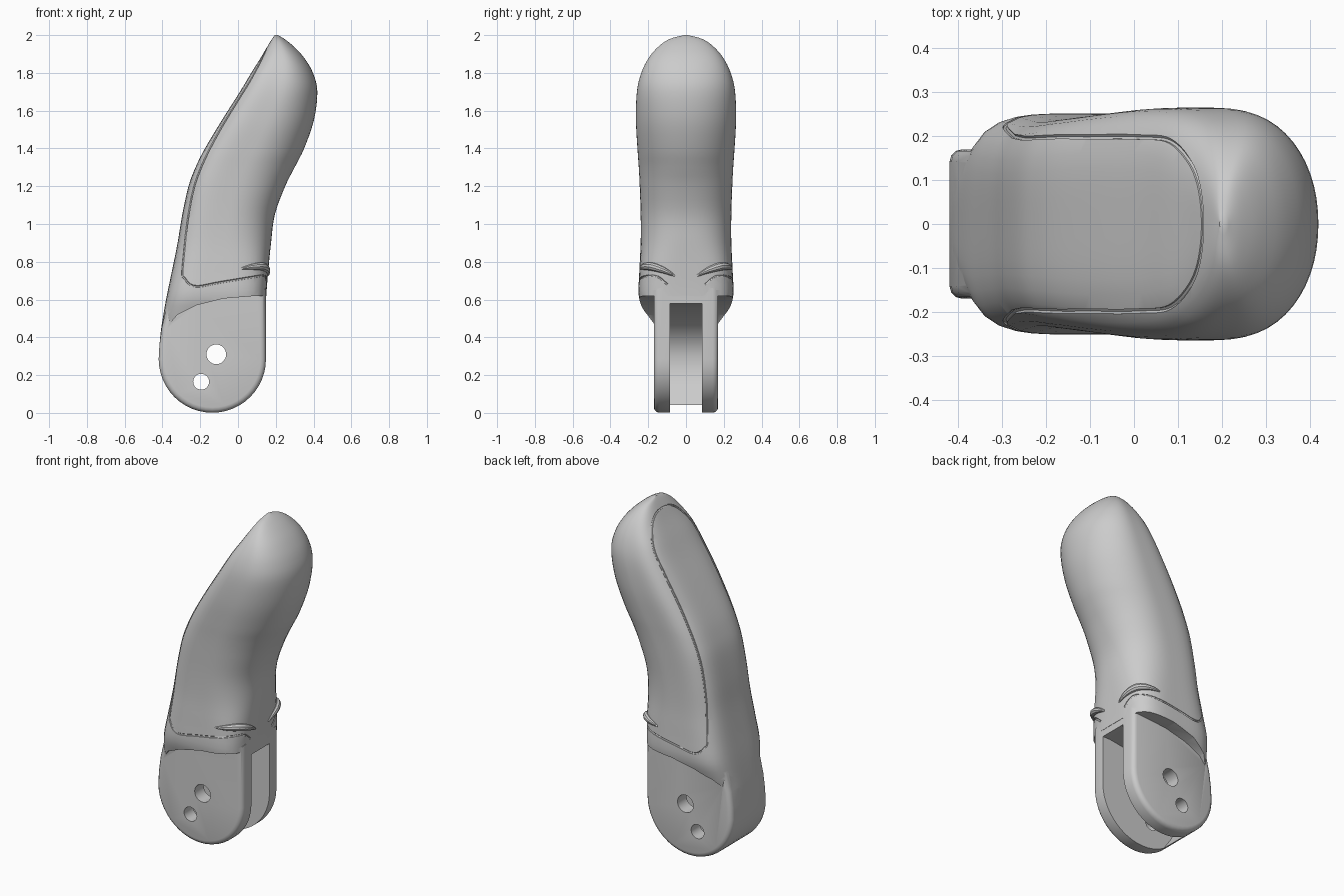
import bpy, bmesh, math
from mathutils import Vector
from mathutils.bvhtree import BVHTree

if "Cube" in bpy.data.objects:
    bpy.data.objects.remove(bpy.data.objects["Cube"])


def smooth_rows(rows, steps):
    """Catmull-Rom interpolation through rows of numbers."""
    out = []
    for i in range(len(rows) - 1):
        p0, p1 = rows[max(i - 1, 0)], rows[i]
        p2, p3 = rows[i + 1], rows[min(i + 2, len(rows) - 1)]
        for s in range(steps):
            t = s / steps
            out.append([0.5 * (2 * b + (c - a) * t + (2 * a - 5 * b + 4 * c - d) * t * t
                               + (3 * b - a - 3 * c + d) * t ** 3)
                        for a, b, c, d in zip(p0, p1, p2, p3)])
    out.append(list(rows[-1]))
    return out


def make_object(name, bm):
    bmesh.ops.recalc_face_normals(bm, faces=bm.faces[:])
    me = bpy.data.meshes.new(name)
    bm.to_mesh(me)
    bm.free()
    ob = bpy.data.objects.new(name, me)
    bpy.context.collection.objects.link(ob)
    return ob


def loft(name, rings):
    bm = bmesh.new()
    vs = [[bm.verts.new(p) for p in r] for r in rings]
    n = len(vs[0])
    for a, b in zip(vs, vs[1:]):
        for i in range(n):
            j = (i + 1) % n
            bm.faces.new((a[i], a[j], b[j], b[i]))
    bm.faces.new(vs[0][::-1])
    bm.faces.new(vs[-1])
    return make_object(name, bm)


def prism(name, pts, half, bevel=0):
    """Side profile (x, z) extruded to y = +-half, optionally with rounded rims."""
    bm = bmesh.new()
    f = bm.faces.new([bm.verts.new((x, -half, z)) for x, z in pts])
    ext = bmesh.ops.extrude_face_region(bm, geom=[f])["geom"]
    bmesh.ops.translate(bm, vec=(0, 2 * half, 0),
                        verts=[v for v in ext if isinstance(v, bmesh.types.BMVert)])
    if bevel:
        rims = [e for e in bm.edges if abs(e.verts[0].co.y - e.verts[1].co.y) < 1e-5]
        bmesh.ops.bevel(bm, geom=rims, offset=bevel, segments=3, profile=0.5, affect='EDGES')
    return make_object(name, bm)


def tube(name, pts, radii, sides):
    """Closed tube swept along points, with a radius at each point."""
    rings = []
    side = None
    for i, p in enumerate(pts):
        d = (pts[min(i + 1, len(pts) - 1)] - pts[max(i - 1, 0)]).normalized()
        side = d.orthogonal() if side is None else side - d * side.dot(d)
        side.normalize()
        up = d.cross(side)
        rings.append([p + radii[i] * (side * math.cos(a) + up * math.sin(a))
                      for a in (2 * math.pi * k / sides for k in range(sides))])
    return loft(name, rings)


def circle(cx, cz, r, a0=0, a1=360, n=32):
    return [(cx + r * math.cos(math.radians(a0 + (a1 - a0) * i / n)),
             cz + r * math.sin(math.radians(a0 + (a1 - a0) * i / n))) for i in range(n)]


def boolean(ob, other, op='DIFFERENCE'):
    other.hide_render = True
    m = ob.modifiers.new("cut", 'BOOLEAN')
    m.operation, m.object, m.solver = op, other, 'EXACT'
    dg = bpy.context.evaluated_depsgraph_get()
    me = bpy.data.meshes.new_from_object(ob.evaluated_get(dg))
    ob.modifiers.clear()
    ob.data = me
    bpy.data.objects.remove(other)


# fingertip body: z, back x, front x, half width, front squareness
sections = [
    (.30, -.42, .15, .165, 4), (.42, -.41, .15, .18, 4), (.52, -.395, .15, .22, 4),
    (.62, -.377, .15, .25, 4), (.75, -.35, .16, .247, 3.5), (.90, -.32, .175, .24, 2.6),
    (1.05, -.295, .195, .24, 2.3), (1.2, -.262, .25, .245, 2.2), (1.3, -.225, .30, .25, 2.1),
    (1.4, -.175, .35, .257, 2.1), (1.55, -.085, .402, .265, 2.1), (1.7, .01, .42, .26, 2.1),
    (1.8, .07, .397, .237, 2.1), (1.88, .12, .35, .197, 2.1), (1.94, .155, .295, .145, 2),
    (1.98, .18, .245, .085, 2), (2.0, .195, .21, .01, 2)]
rings = []
for z, x0, x1, b, nf in smooth_rows(sections, 4):
    ring = []
    for i in range(56):
        c, s = math.cos(math.tau * i / 56), math.sin(math.tau * i / 56)
        n = nf if c > 0 else (4.2 if z < 1.8 else 4.2 - (z - 1.8) * 7)
        k = (abs(c) ** n + abs(s) ** n) ** (-1 / n)
        ring.append(((x0 + x1) / 2 + (x1 - x0) / 2 * c * k, b * s * k, z))
    rings.append(ring)
body = loft("fingertip_body", rings)
bm = bmesh.new()
bm.from_mesh(body.data)
surface = BVHTree.FromBMesh(bm)
bm.free()


def on_surface(pts, steps):
    return [surface.find_nearest(Vector(p))[0] for p in smooth_rows(pts, steps)]


# side recesses, hinge plates, slot and pin holes
boolean(body, prism("recess_cutter", [
    (-.6, .1), (.4, .1), (.4, .62), (.1, .62), (-.08, .605), (-.22, .57),
    (-.32, .52), (-.38, .45), (-.41, .37), (-.6, .36)], .5))
hinge = prism("hinge", circle(-.136, .285, .284, 180, 360, 24)
              + [(.148, .285), (.148, .66), (-.365, .62), (-.404, .45), (-.416, .36)], .17, .028)
boolean(body, hinge, 'UNION')
boolean(body, prism("slot_cutter", [
    (.4, .58), (.1, .58), (-.1, .55), (-.26, .48), (-.35, .39), (-.38, .3), (-.37, .2),
    (-.335, .12), (-.28, .04), (-.25, -.1), (.4, -.1)], .085))
boolean(body, prism("pin_hole_cutter", circle(-.115, .31, .052), .5))
boolean(body, prism("small_pin_hole_cutter", circle(-.195, .165, .042), .5))

# fine seam around the back pad and the lower edge of the grip
half = [(.16, .1, .68), (.15, .16, .725), (.12, .23, .725), (.05, .25, .715),
        (-.1, .25, .69), (-.22, .25, .67), (-.27, .22, .70), (-.28, .2, .78),
        (-.25, .2, 1.15), (-.14, .2, 1.42), (0, .2, 1.66), (.08, .19, 1.79),
        (.13, .13, 1.89), (.155, .05, 1.935)]
path = on_surface(half + [(x, -y, z) for x, y, z in reversed(half)], 6)
boolean(body, tube("seam_cutter", path, [.006] * len(path), 6))

# small raised grip ridges at the front corners
parts = [body]
for side, label in ((1, "back"), (-1, "front")):
    pts = on_surface([(.02, .25 * side, .765), (.09, .235 * side, .775),
                      (.145, .19 * side, .775), (.16, .12 * side, .755),
                      (.17, .06 * side, .725)], 6)
    radii = [.004 + .018 * math.sin(math.pi * i / (len(pts) - 1)) for i in range(len(pts))]
    parts.append(tube("grip_ridge_" + label, pts, radii, 10))

for ob in parts:
    bpy.ops.object.select_all(action='DESELECT')
    ob.select_set(True)
    bpy.context.view_layer.objects.active = ob
    bpy.ops.object.shade_smooth_by_angle(angle=math.radians(32))
